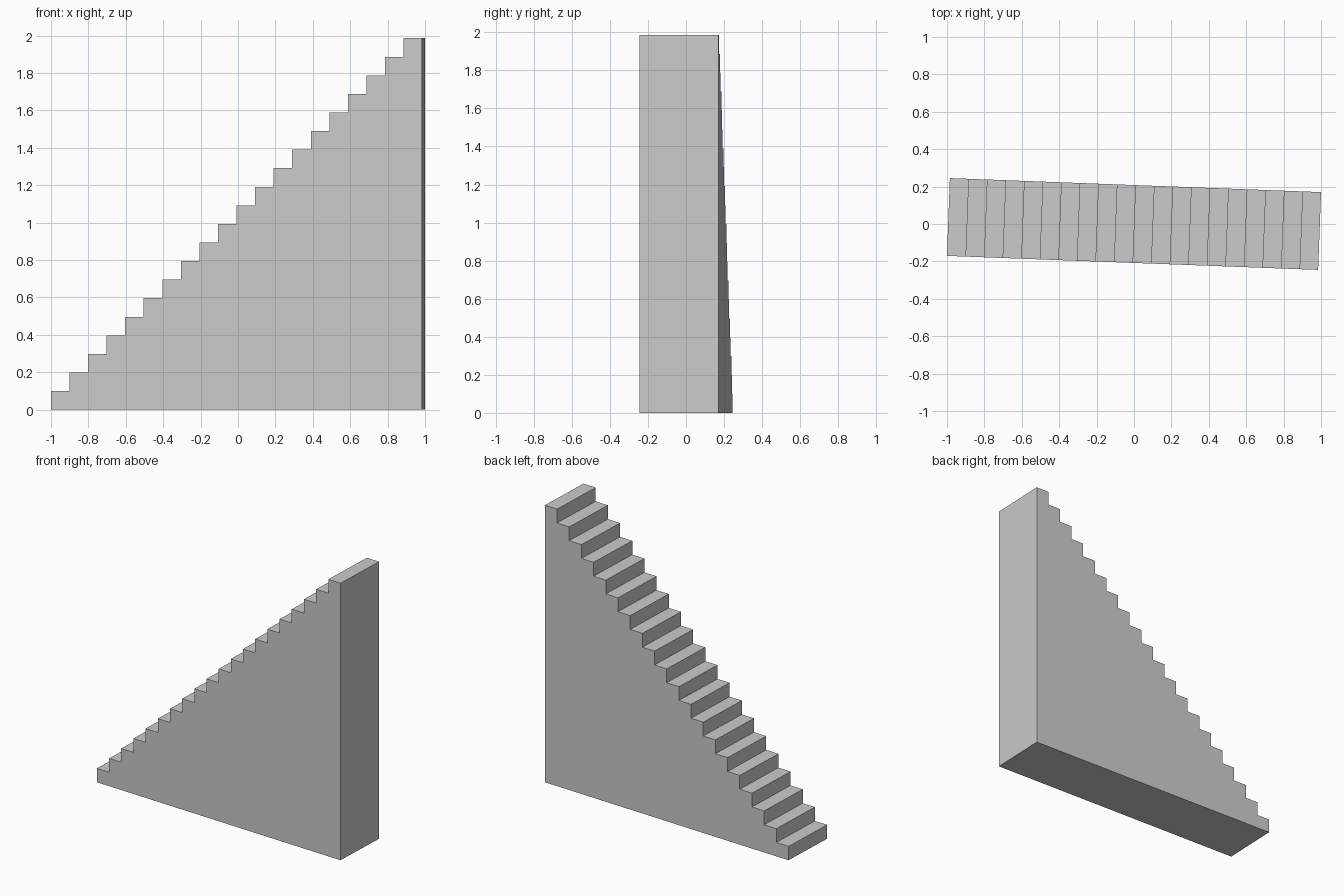
import bpy, bmesh
from math import radians
from mathutils import Matrix

if "Cube" in bpy.data.objects:
    bpy.data.objects.remove(bpy.data.objects["Cube"])

STEPS = 20
LENGTH, WIDTH, HEIGHT = 1.986, 0.416, 1.986
RUN, RISE = LENGTH / STEPS, HEIGHT / STEPS

# Stepped side profile: risers and treads climbing towards +x
profile = [(-LENGTH / 2, 0)]
for i in range(STEPS):
    z = (i + 1) * RISE
    profile += [(-LENGTH / 2 + i * RUN, z), (-LENGTH / 2 + (i + 1) * RUN, z)]
profile.append((LENGTH / 2, 0))

# Extrude the profile across the width into a solid staircase
bm = bmesh.new()
side = bm.faces.new([bm.verts.new((x, -WIDTH / 2, z)) for x, z in profile])
result = bmesh.ops.extrude_face_region(bm, geom=[side], use_keep_orig=True)
moved = [g for g in result["geom"] if isinstance(g, bmesh.types.BMVert)]
bmesh.ops.translate(bm, verts=moved, vec=(0, WIDTH, 0))
bmesh.ops.recalc_face_normals(bm, faces=bm.faces)

# Slight turn about the vertical axis
bm.transform(Matrix.Rotation(radians(-2.16), 4, 'Z'))

mesh = bpy.data.meshes.new("staircase")
bm.to_mesh(mesh)
bm.free()
bpy.context.collection.objects.link(bpy.data.objects.new("staircase", mesh))
